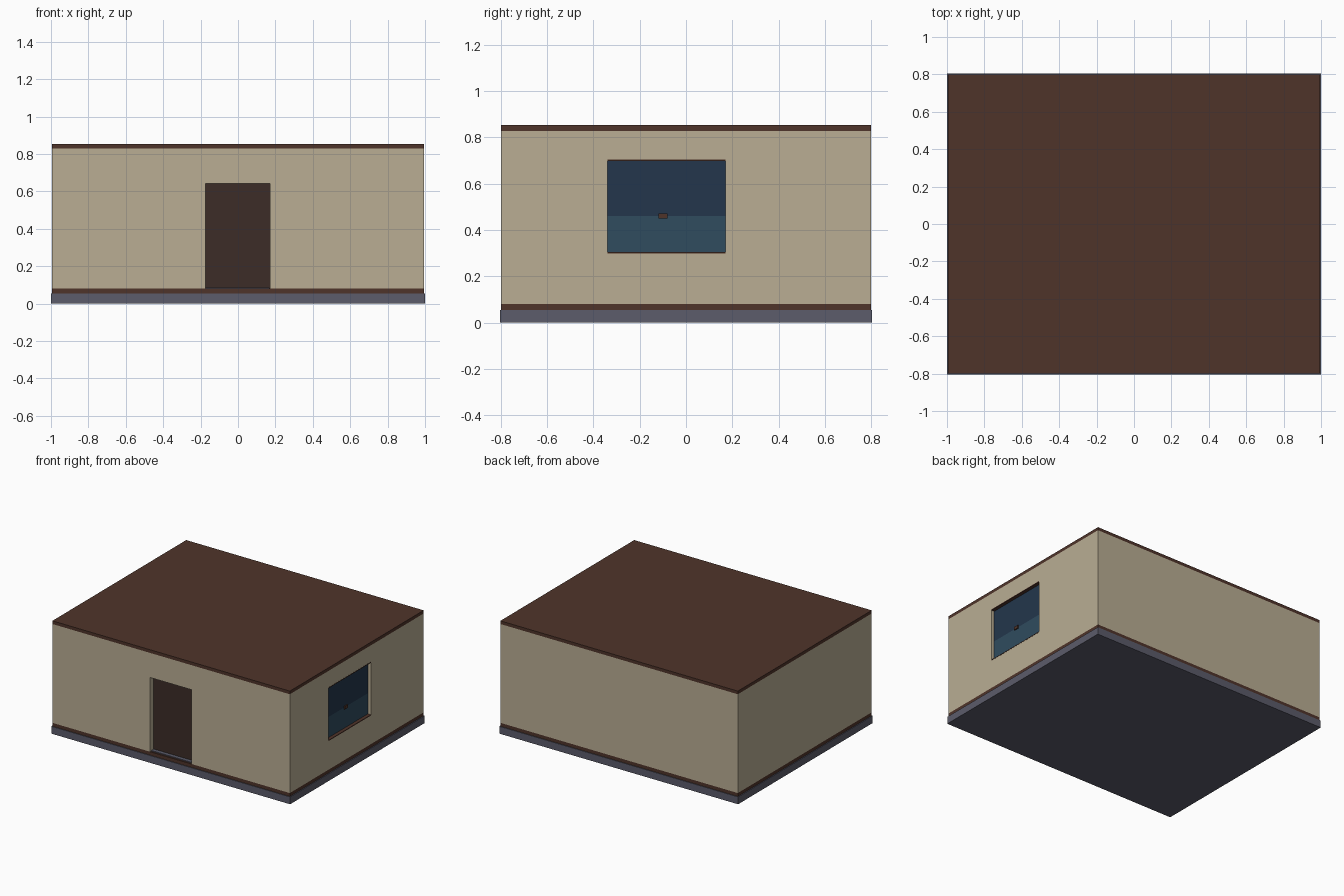
import bpy

if "Cube" in bpy.data.objects:
    bpy.data.objects.remove(bpy.data.objects["Cube"])


def material(name, rgb):
    m = bpy.data.materials.new(name)
    # sRGB 0-255 to linear
    m.diffuse_color = [(c / 255) ** 2.2 for c in rgb] + [1.0]
    m.use_nodes = True
    m.node_tree.nodes["Principled BSDF"].inputs["Base Color"].default_value = m.diffuse_color
    return m


BEIGE = material("plaster", (184, 172, 146))
BROWN = material("brown_wood", (80, 55, 46))
STONE = material("slate", (92, 92, 106))
DOOR = material("dark_wood", (62, 48, 44))
GLASS_DARK = material("upper_glass", (40, 57, 77))
GLASS = material("lower_glass", (51, 77, 95))


def box(name, x, y, z, mat=None):
    """Box from (min, max) ranges on each axis."""
    bpy.ops.mesh.primitive_cube_add(size=1, location=[(a + b) / 2 for a, b in (x, y, z)])
    ob = bpy.context.object
    ob.name = name
    ob.scale = [b - a for a, b in (x, y, z)]
    bpy.ops.object.transform_apply(location=False, rotation=False, scale=True)
    if mat:
        ob.data.materials.append(mat)
    return ob


def cut(wall, x, y, z):
    cutter = box(wall.name + "_cutter", x, y, z)
    cutter.hide_render = True
    cutter.hide_viewport = True
    cutter.display_type = 'WIRE'
    mod = wall.modifiers.new("opening", 'BOOLEAN')
    mod.operation = 'DIFFERENCE'
    mod.solver = 'EXACT'
    mod.object = cutter


W, D, T = 0.994, 0.80, 0.04          # half width, half depth, wall thickness
Z0, Z1 = 0.081, 0.829                # wall bottom and top

# Foundation, floor and flat roof
box("foundation_slab", (-1, 1), (-0.805, 0.805), (0, 0.055), STONE)
box("floor_board", (-W, W), (-D, D), (0.055, Z0), BROWN)
box("flat_roof", (-W, W), (-D, D), (Z1, 0.853), BROWN)

# Four walls
front = box("front_wall", (-W, W), (-D, -D + T), (Z0, Z1), BEIGE)
box("back_wall", (-W, W), (D - T, D), (Z0, Z1), BEIGE)
right = box("right_wall", (W - T, W), (-D + T, D - T), (Z0, Z1), BEIGE)
box("left_wall", (-W, -W + T), (-D + T, D - T), (Z0, Z1), BEIGE)

# Door opening with recessed door and threshold
cut(front, (-0.175, 0.17), (-D - 0.1, -D + 0.1), (Z0 - 0.05, 0.643))
box("door", (-0.19, 0.185), (-D + T, -D + T + 0.02), (Z0, 0.66), DOOR)
box("door_threshold", (-0.174, 0.169), (-D + 0.012, -D + T), (Z0, Z0 + 0.006), STONE)

# Window opening with upper and lower sash panes
cut(right, (W - 0.1, W + 0.1), (-0.34, 0.17), (0.298, 0.704))
gx = W - 0.025
box("upper_window_pane", (gx - 0.01, gx), (-0.34, 0.17), (0.46, 0.704), GLASS_DARK)
box("lower_window_pane", (gx - 0.01, gx), (-0.34, 0.17), (0.298, 0.46), GLASS)
box("window_latch", (gx, gx + 0.008), (-0.118, -0.08), (0.449, 0.472), BROWN)

# Thin wooden lining at the top and bottom of the window
for name, z in (("window_head", 0.698), ("window_sill", 0.298)):
    box(name, (gx, W + 0.001), (-0.34, 0.17), (z, z + 0.006), BROWN)
